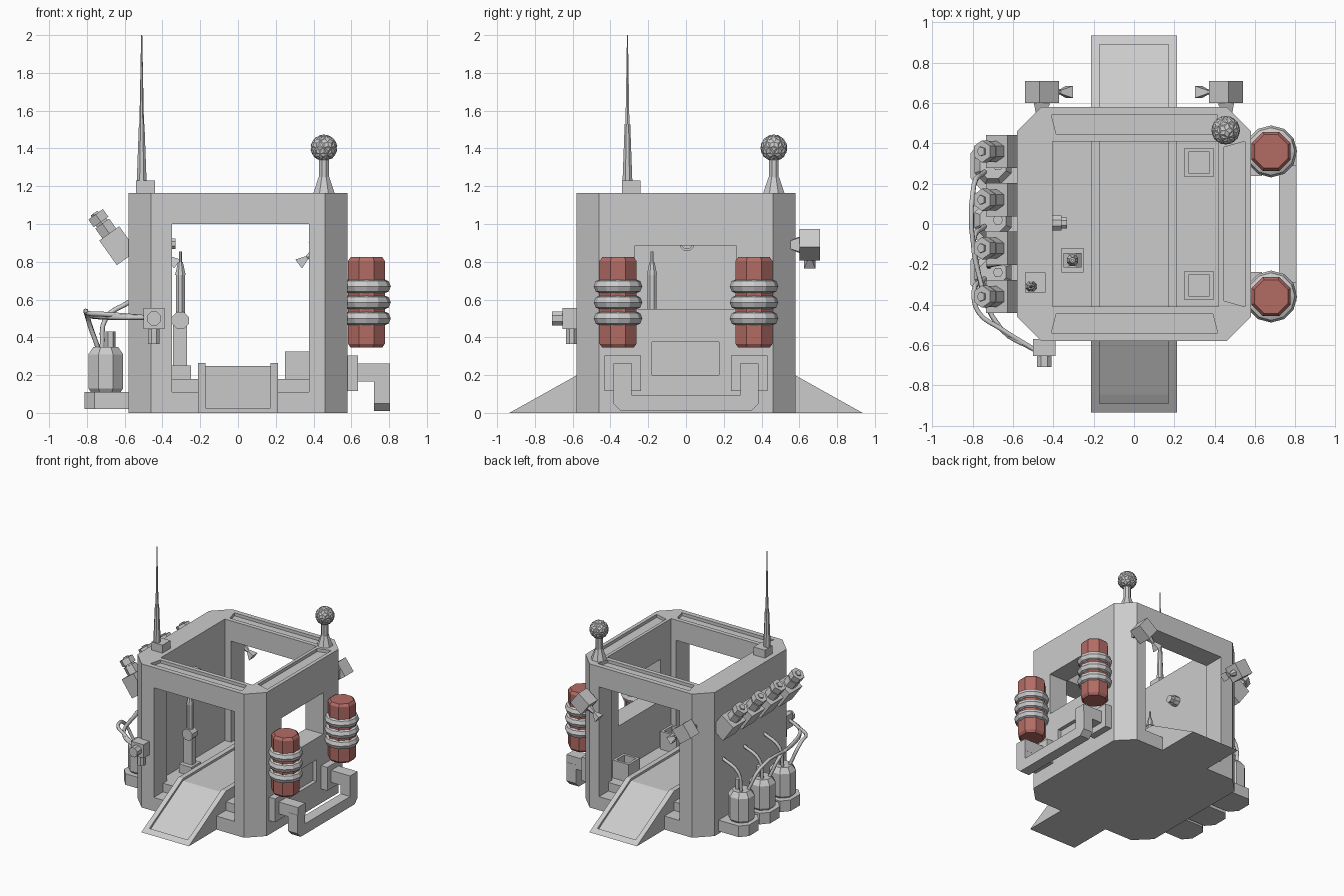
import bpy, bmesh, math
from mathutils import Matrix, Vector

if "Cube" in bpy.data.objects:
    bpy.data.objects.remove(bpy.data.objects["Cube"])


def material(name, rgb):
    m = bpy.data.materials.new(name)
    m.diffuse_color = (*rgb, 1)
    m.use_nodes = True
    m.node_tree.nodes["Principled BSDF"].inputs["Base Color"].default_value = m.diffuse_color
    return m


GREY = material("plain grey", (0.6, 0.6, 0.6))
RED = material("dull red", (0.45, 0.15, 0.13))


def finish(name, bm, mat=GREY):
    bmesh.ops.recalc_face_normals(bm, faces=bm.faces)
    me = bpy.data.meshes.new(name)
    bm.to_mesh(me)
    bm.free()
    me.materials.append(mat)
    ob = bpy.data.objects.new(name, me)
    bpy.context.collection.objects.link(ob)
    return ob


def box(name, x0, x1, y0, y1, z0, z1, mat=GREY):
    bm = bmesh.new()
    c = Vector(((x0 + x1) / 2, (y0 + y1) / 2, (z0 + z1) / 2))
    bmesh.ops.create_cube(bm, size=1, matrix=Matrix.Translation(c) @ Matrix.Diagonal((x1 - x0, y1 - y0, z1 - z0, 1)))
    return finish(name, bm, mat)


def rod(name, p0, p1, r0, r1=None, n=8, mat=GREY):
    """Cylinder or cone from p0 to p1."""
    p0, p1 = Vector(p0), Vector(p1)
    d = p1 - p0
    bm = bmesh.new()
    m = Matrix.Translation((p0 + p1) / 2) @ d.to_track_quat('Z', 'Y').to_matrix().to_4x4() @ Matrix.Rotation(math.pi / n, 4, 'Z')
    bmesh.ops.create_cone(bm, cap_ends=True, segments=n, radius1=r0, radius2=r0 if r1 is None else r1, depth=d.length, matrix=m)
    return finish(name, bm, mat)


def prism(name, pts, a, b, axis):
    """Extrude a 2D outline: along 'x' the points are (y, z), along 'z' they are (x, y)."""
    bm = bmesh.new()
    f = bm.faces.new([bm.verts.new((a, *p) if axis == 'x' else (*p, a)) for p in pts])
    new = bmesh.ops.extrude_face_region(bm, geom=[f])["geom"]
    v = (b - a, 0, 0) if axis == 'x' else (0, 0, b - a)
    bmesh.ops.translate(bm, vec=v, verts=[g for g in new if isinstance(g, bmesh.types.BMVert)])
    return finish(name, bm)


def cut(ob, cutter):
    mod = ob.modifiers.new("cut", 'BOOLEAN')
    mod.operation, mod.solver, mod.object = 'DIFFERENCE', 'EXACT', cutter
    bpy.context.view_layer.objects.active = ob
    bpy.ops.object.modifier_apply(modifier=mod.name)
    bpy.data.objects.remove(cutter)


def pipe(name, pts, r):
    cu = bpy.data.curves.new(name, 'CURVE')
    cu.dimensions, cu.bevel_depth, cu.bevel_resolution, cu.resolution_u = '3D', r, 1, 4
    s = cu.splines.new('BEZIER')
    s.bezier_points.add(len(pts) - 1)
    for b, p in zip(s.bezier_points, pts):
        b.co = p
        b.handle_left_type = b.handle_right_type = 'AUTO'
    cu.materials.append(GREY)
    ob = bpy.data.objects.new(name, cu)
    bpy.context.collection.objects.link(ob)


# chamfered cabin shell with open roof, doorways and side window
o, i = 0.58, 0.46
body = prism("cabin_shell", [(-o, -i), (-i, -o), (i, -o), (o, -i), (o, i), (i, o), (-i, o), (-o, i)], 0, 1.165, 'z')
cut(body, box("c", -0.405, 0.42, -0.41, 0.41, 0.11, 1.3))
cut(body, box("c", -0.35, 0.375, -0.8, 0.8, 0.11, 1.0))
cut(body, box("c", 0.3, 0.8, -0.27, 0.265, 0.55, 0.885))
cut(body, box("c", 0.55, 0.8, -0.18, 0.175, 0.2, 0.375))
# roof grooves
for s in (-1, 1):
    cut(body, prism("c", [(-0.41, s * 0.54), (0.415, s * 0.54), (0.39, s * 0.445), (-0.385, s * 0.445)], 1.14, 1.3, 'z'))
cut(body, prism("c", [(0.55, -0.41), (0.55, 0.41), (0.445, 0.38), (0.445, -0.38)], 1.14, 1.3, 'z'))

# raised floor and ramps running through
box("floor", -0.405, 0.42, -0.46, 0.46, 0.1, 0.18)
side = [(-0.935, 0), (-0.46, 0.265), (0.46, 0.265), (0.935, 0)]
prism("ramp_rail_left", side, -0.213, -0.172, 'x')
prism("ramp_rail_right", side, 0.172, 0.213, 'x')
prism("ramp_deck", [(-0.89, 0), (-0.845, 0.03), (-0.46, 0.247), (0.46, 0.247), (0.845, 0.03), (0.89, 0)], -0.172, 0.172, 'x')
for s in (-1, 1):
    prism("ramp_lip", [(s * 0.935, 0), (s * 0.89, 0.025), (s * 0.89, 0)], -0.172, 0.172, 'x')

for s in (-1, 1):
    # red coil cores with grey rings
    y, x = s * 0.36, 0.68
    for z0, z1, r0, r1 in ((0.345, 0.365, 0.09, 0.105), (0.365, 0.805, 0.105, 0.105), (0.805, 0.825, 0.105, 0.09)):
        rod("coil_core", (x, y, z0), (x, y, z1), r0, r1, mat=RED)
    for z in (0.5, 0.585, 0.67):
        bpy.ops.mesh.primitive_torus_add(major_segments=12, minor_segments=8, major_radius=0.09,
                                         minor_radius=0.039, location=(x, y, z))
        bpy.context.object.name = "coil_ring"
        bpy.context.object.data.materials.append(GREY)
    # bumper mounts and arms
    box("bumper_mount", 0.57, 0.635, y * 0.93 - 0.097, y * 0.93 + 0.097, 0.115, 0.305)
    box("bumper_arm", 0.63, 0.805, s * 0.335 - 0.048, s * 0.335 + 0.048, 0.165, 0.262)
    # storage boxes with recessed lids
    b = box("storage_box", 0.25, 0.395, s * 0.305 - 0.072, s * 0.305 + 0.072, 0.18, 0.325)
    cut(b, box("c", 0.27, 0.375, s * 0.305 - 0.052, s * 0.305 + 0.052, 0.23, 0.4))
    # rear lamps aimed inward and down
    c, d = Vector((s * 0.457, 0.655, 0.89)), Vector((-s * 0.8, 0, -0.6))
    bm = bmesh.new()
    bmesh.ops.create_cube(bm, size=1, matrix=Matrix.Translation(c) @ Matrix.Rotation(-s * math.radians(37), 4, 'Y')
                          @ Matrix.Diagonal((0.12, 0.11, 0.12, 1)))
    finish("lamp_housing", bm)
    rod("lamp_horn", c + d * 0.05, c + d * 0.115, 0.03, 0.012, 6)
    rod("lamp_horn_flare", c + d * 0.11, c + d * 0.17, 0.012, 0.042, 4)
    rod("lamp_bracket", (s * 0.47, 0.53, 0.89), c - Vector((0, 0.05, 0)), 0.02, 0.06, 4)

# bumper U bar
u = [(-0.385, 0.2), (-0.385, 0.05), (-0.345, 0.01), (0.345, 0.01), (0.385, 0.05), (0.385, 0.2),
     (0.288, 0.2), (0.288, 0.095), (-0.288, 0.095), (-0.288, 0.2)]
prism("bumper_bar", u, 0.72, 0.805, 'x')

# four tilted launchers on the left wall
d = Vector((-0.58, 0, 0.81))
for y in (-0.36, -0.12, 0.12, 0.36):
    c = Vector((-0.635, y, 0.885))
    bm = bmesh.new()
    bmesh.ops.create_cube(bm, size=1, matrix=Matrix.Translation(c) @ Matrix.Rotation(math.atan2(d.x, d.z), 4, 'Y')
                          @ Matrix.Diagonal((0.13, 0.165, 0.16, 1)))
    finish("launcher_block", bm)
    rod("launcher_barrel", c + d * 0.07, c + d * 0.145, 0.052, n=6)
    rod("launcher_neck", c + d * 0.14, c + d * 0.16, 0.04, n=6)
    rod("launcher_muzzle", c + d * 0.155, c + d * 0.205, 0.055, n=6)
    rod("launcher_tip", c + d * 0.2, c + d * 0.215, 0.025, n=5)

# three tanks with valves and hoses
for k, y in enumerate((0.29, 0.02, -0.24)):
    x = -0.7
    prism("tank_base", [(-0.57, y - 0.12), (-0.76, y - 0.12), (-0.812, y - 0.06), (-0.812, y + 0.06),
                        (-0.76, y + 0.12), (-0.57, y + 0.12)], 0.02, 0.11, 'z')
    for z0, z1, r0, r1 in ((0.11, 0.13, 0.085, 0.1), (0.13, 0.31, 0.1, 0.1), (0.31, 0.35, 0.1, 0.07)):
        rod("tank", (x, y, z0), (x, y, z1), r0, r1)
    rod("tank_valve", (x + 0.025, y, 0.34), (x + 0.025, y, 0.43), 0.026, n=6)
    pipe("wall_hose", [(x - 0.02, y + 0.03, 0.34), (-0.7, y + 0.04, 0.5), (-0.57, y + 0.06, 0.59)], 0.013)
    z = 0.5 + 0.007 * k
    pipe("long_hose", [(x - 0.04, y - 0.03, 0.34), (-0.795, y - 0.1, z), (-0.77, min(y - 0.2, -0.25), z + 0.01),
                       (-0.66, -0.52, z + 0.005), (-0.49, -0.625, 0.505)], 0.013)

# front valve
box("valve_box", -0.5, -0.39, -0.655, -0.57, 0.445, 0.555)
rod("valve_knob", (-0.445, -0.65, 0.5), (-0.445, -0.71, 0.5), 0.04)
rod("valve_stub", (-0.445, -0.605, 0.365), (-0.445, -0.605, 0.45), 0.033)

# antenna
box("antenna_base", -0.54, -0.44, -0.34, -0.24, 1.16, 1.23)
rod("antenna_lower", (-0.51, -0.31, 1.23), (-0.51, -0.31, 1.53), 0.028, 0.016)
rod("antenna_tip", (-0.51, -0.31, 1.53), (-0.51, -0.31, 2.0), 0.012, 0.003, 6)

# faceted ball on stem
bx, by = 0.455, 0.465
rod("ball_foot", (bx, by, 1.16), (bx, by, 1.25), 0.062, 0.03)
rod("ball_stem", (bx, by, 1.25), (bx, by, 1.36), 0.028)
bm = bmesh.new()
bmesh.ops.create_icosphere(bm, subdivisions=2, radius=0.07, matrix=Matrix.Translation((bx, by, 1.403)))
bmesh.ops.poke(bm, faces=bm.faces[:], offset=0.006)
finish("ball", bm)

# control lever inside
lx, ly = -0.305, -0.18
box("lever_base", lx - 0.055, lx + 0.055, ly - 0.06, ly + 0.06, 0.17, 0.25)
box("lever_post", lx - 0.04, lx + 0.035, ly - 0.025, ly + 0.025, 0.25, 0.48)
rod("lever_joint", (lx, ly - 0.035, 0.49), (lx, ly + 0.035, 0.49), 0.048)
rod("lever_arm", (lx, ly, 0.5), (lx, ly, 0.73), 0.025)
rod("lever_collar", (lx, ly, 0.73), (lx, ly, 0.8), 0.03, 0.014)
rod("lever_tip", (lx, ly, 0.8), (lx, ly, 0.855), 0.008, n=6)

# inner wall eye
rod("wall_eye", (-0.41, 0.005, 0.895), (-0.36, 0.005, 0.895), 0.04)
rod("wall_eye_lens", (-0.36, 0.005, 0.895), (-0.332, 0.005, 0.895), 0.03)
